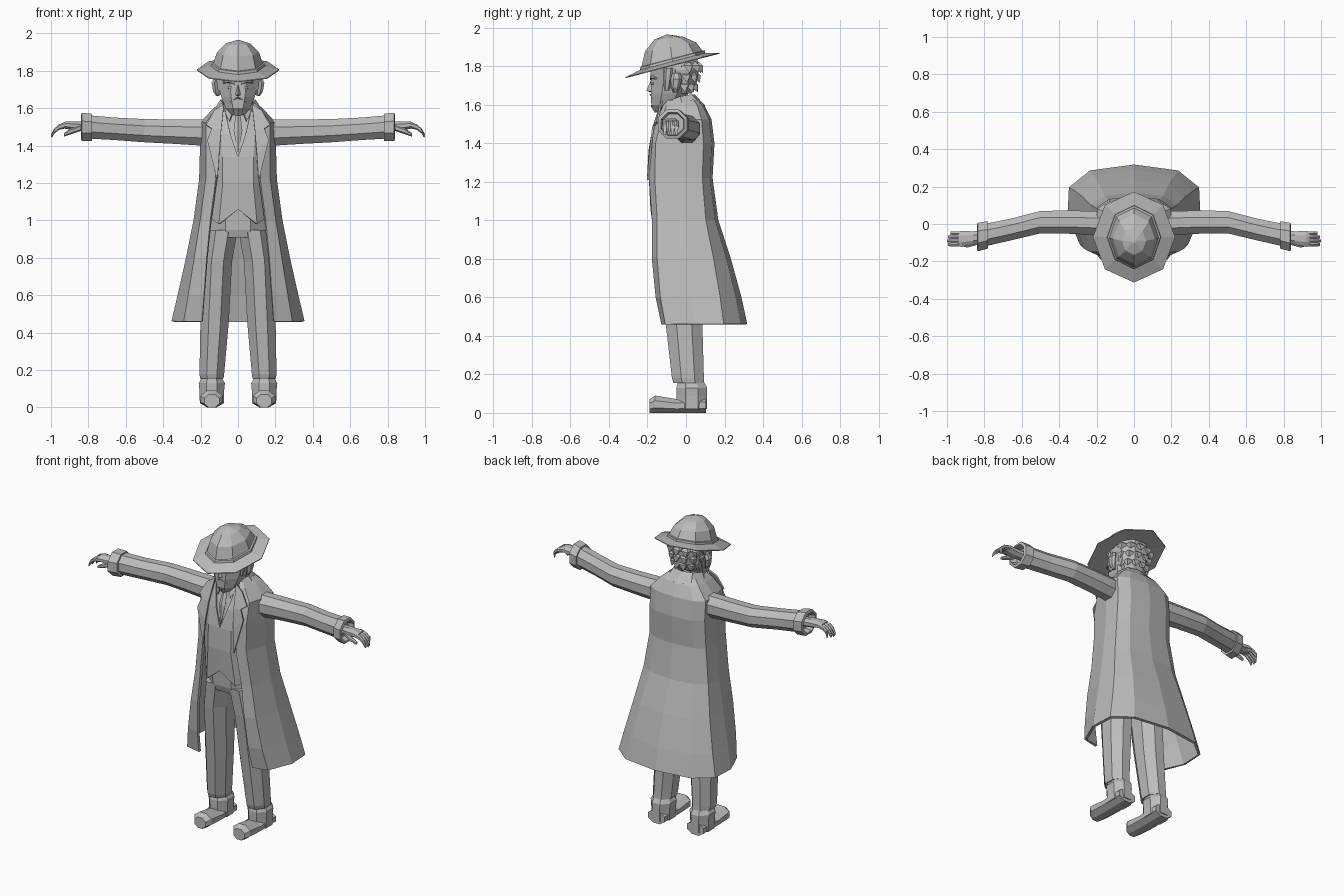
import bpy, bmesh
from math import sin, cos, pi

cube = bpy.data.objects.get("Cube")
if cube:
    bpy.data.objects.remove(cube)

grey = bpy.data.materials.new("plain grey")
grey.use_nodes = True
grey.diffuse_color = (0.5, 0.5, 0.5, 1)
grey.node_tree.nodes["Principled BSDF"].inputs["Base Color"].default_value = grey.diffuse_color


def build(name, verts, faces, mirror=False, thick=0):
    """Mesh object from points in hundredths of a unit."""
    bm = bmesh.new()
    vs = [bm.verts.new([c / 100 for c in v]) for v in verts]
    for f in faces:
        bm.faces.new([vs[i] for i in f])
    bmesh.ops.recalc_face_normals(bm, faces=bm.faces)
    me = bpy.data.meshes.new(name)
    bm.to_mesh(me)
    bm.free()
    me.materials.append(grey)
    ob = bpy.data.objects.new(name, me)
    bpy.context.collection.objects.link(ob)
    if mirror:
        ob.modifiers.new("mirror", 'MIRROR')
    if thick:
        sol = ob.modifiers.new("thickness", 'SOLIDIFY')
        sol.thickness = thick / 100
        sol.offset = 0
    return ob


def ring(x, y, z, a, b, axis='z', n=8, flat=True, slope=0):
    """Polygon round an axis, sized across its flats or its corners."""
    k = 1 / cos(pi / n) if flat else 1
    pts = []
    for i in range(n):
        t = 2 * pi * (i + (0.5 if flat else 0)) / n
        u, v = a * k * cos(t), b * k * sin(t)
        pts.append({'z': (x + u, y + v, z + slope * v),
                    'x': (x, y + u, z + v),
                    'y': (x + u, y, z + v)}[axis])
    return pts


def loft(name, rows, closed=True, **kw):
    """Skin a list of rows; closed rows are also capped."""
    n = len(rows[0])
    faces = []
    for r in range(len(rows) - 1):
        for i in range(n if closed else n - 1):
            j = (i + 1) % n
            faces.append((r * n + i, r * n + j, r * n + n + j, r * n + n + i))
    if closed:
        faces += [tuple(range(n)), tuple(range((len(rows) - 1) * n, len(rows) * n))]
    return build(name, [p for row in rows for p in row], faces, **kw)


def tube(name, stations, axis='z', n=8, mirror=False):
    return loft(name, [ring(*s, axis=axis, n=n) for s in stations], mirror=mirror)


# Boots
tube("boot_foot", [(14, -19, 3.5, 4, 3.5), (14, -16, 4.5, 6, 4.5), (14, -5, 3.6, 6, 3.6),
                   (14, 3, 4, 6, 4), (14, 10.5, 4, 6, 4)], 'y', mirror=True)
tube("boot_shaft", [(14, 3, 2, 6.4, 8), (14, 3, 9, 6.6, 8), (14, 3, 13, 7, 8),
                    (14, 2.5, 16.5, 5, 6.5)], mirror=True)

# Trousers
tube("trouser_leg", [(14, 1.5, 15.5, 6.3, 8), (14, 1, 18, 6.6, 8.3), (12.5, -1, 46, 7.6, 9.5),
                     (11, -3, 78, 7.8, 11.5), (8.4, -3, 95, 8.2, 13)], mirror=True)
tube("hips", [(0, -3, 91, 14, 12), (0, -3, 95, 16, 13.3), (0, -3.5, 107, 16, 13.5)])

# Shirt and waistcoat
tube("shirt_body", [(0, -3.5, 105, 15.5, 13.3), (0, -4, 120, 16, 14), (0, -3, 140, 17, 14),
                    (0, -2, 152, 16, 11), (0, -4, 160, 8, 7)])
loft("waistcoat_front", [
    [(0, -18, 106), (10, -17, 98), (14.5, -12, 101)],
    [(0, -18.7, 120), (8, -18.7, 120), (15, -12, 120)],
    [(0, -18.3, 134), (8, -18.3, 134), (15, -13, 134)],
    [(4, -16.4, 146), (9, -16, 146), (15, -12, 146)],
    [(7, -12, 159), (9, -11, 159), (12, -9, 157)]], closed=False, mirror=True, thick=1)
build("tie", [(0, -17.8, 136), (2.2, -16, 148), (1.2, -13, 156), (2, -12.5, 159), (0, -13, 160),
              (0, -14.5, 155), (0, -17, 148)],
      [(0, 1, 6), (1, 2, 5, 6), (2, 3, 4, 5)], mirror=True, thick=0.6)
build("shirt_collar", [(1.5, -12.5, 161), (4.5, -14.5, 153), (7, -11, 158), (6.5, -6, 162)],
      [(0, 1, 2), (0, 2, 3)], mirror=True, thick=0.8)


# Long open coat: height, opening, front depth, half width, back depth
coat_rows = []
for z, f, yf, w, yb in [(46, 19, -12, 34.8, 31), (60, 18, -15, 31.5, 28), (80, 16.5, -17, 27, 22.5),
                        (100, 14.5, -17, 23, 16), (122, 11.5, -18.5, 20, 13),
                        (140, 12, -18, 19.5, 14), (152, 12, -14.5, 19.5, 12.5),
                        (159, 9, -11.5, 13, 9), (162, 7.5, -9, 9.5, 6)]:
    coat_rows.append([(f, yf, z), (f * 0.4 + w * 0.6, yf * 0.85, z), (w, (yf + yb) / 4, z),
                      (w * 0.98, yb * 0.62, z), (w * 0.67, yb * 0.9, z), (0, yb, z)])
loft("coat", coat_rows, closed=False, mirror=True, thick=1.6)
build("coat_lapel", [(11, -19.8, 121), (16.5, -17.8, 143), (14, -17, 149), (17, -14.8, 151),
                     (12.5, -13.5, 159), (7.5, -12.5, 162), (9, -17, 148), (10, -19, 136)],
      [(0, 1, 7), (1, 2, 6, 7), (2, 3, 4, 5, 6)], mirror=True, thick=1)
loft("coat_collar", [
    [(8.5, -11, 159), (11.5, -2, 160), (8.5, 7, 160), (0, 9.5, 159)],
    [(6.5, -9, 161.5), (9, -3, 164), (6.5, 2.5, 165), (0, 4, 165)]],
    closed=False, mirror=True, thick=1.4)

# Sleeves and turned cuffs
tube("sleeve", [(14, 0.5, 147, 6, 7), (19, 0.5, 147, 6.4, 7), (35, 1, 147.5, 6.2, 6.5),
                (50, 1, 148, 6, 6.2), (66, -3, 149, 5.8, 6), (80, -6, 150, 6, 6.2)], 'x', mirror=True)
tube("cuff", [(78, -5.8, 149.7, 5.5, 5.5), (78, -5.8, 149.7, 7.3, 7.3), (83.5, -7, 150, 7.6, 7.6),
              (84, -7, 150, 6, 6), (80, -6.5, 150, 5.2, 5.2)], 'x', mirror=True)

# Hands
tube("palm", [(79, -6.5, 150, 3, 2.6), (86, -7.5, 150.4, 3.6, 2.6), (92, -8, 151, 4.2, 2),
              (94, -8, 150.6, 4, 1.4)], 'x', mirror=True)
for i, label in enumerate(["index", "middle", "ring", "little"]):
    y, end = -11 + 2 * i, 99 + (0.5, 1, 0.5, -1)[i]
    tube(label + "_finger", [(91, y, 151, 1, 1.3), (95.5, y, 150, 1, 1.3),
                             (98, y, 148, 1, 1.2), (end, y, 145.2, 0.7, 0.8)], 'x', 6, True)
tube("thumb", [(84, -10, 149.5, 1.2, 1.4), (89, -11.3, 147.8, 1.3, 1.4),
               (93, -11, 145.8, 0.7, 0.8)], 'x', 6, True)

# Neck and head
tube("neck", [(0, -5, 154, 5.5, 6), (0, -6, 166, 6, 6.5)])
tube("head", [(0, -12, 156.5, 3.5, 3.5), (0, -10.5, 160, 6.5, 7.5), (0, -8.5, 166, 9, 9.8),
              (0, -7, 172, 10.3, 11.2), (0, -7, 180, 10.8, 11.5), (0, -7, 186, 9, 10)])
build("nose", [(0, -18, 173.5), (2, -17.5, 167), (0, -20.5, 167.3), (0, -17, 166)],
      [(0, 1, 2), (1, 3, 2)], mirror=True)
build("moustache", [(0, -19.2, 166), (4.2, -17.6, 163.3), (3.8, -16, 164.5), (0, -17, 164.3)],
      [(0, 1, 2), (0, 3, 1), (1, 3, 2)], mirror=True)
tube("goatee", [(0, -14.5, 156, 1.4, 1.5), (0, -15.6, 159, 2.4, 2.2), (0, -16.2, 162, 1.6, 1.4)], n=6)
tube("brow", [(1.6, -18, 173.4, 0.6, 0.7), (5, -18, 174.6, 0.7, 0.9), (8, -15.5, 173.8, 0.5, 0.5)],
     'x', 6, True)
tube("eye", [(2.2, -17.6, 171, 0.5, 0.5), (3.8, -17.4, 171.2, 1, 1), (5.4, -17, 171, 0.5, 0.5)],
     'x', 6, True)
tube("ear", [(10.8, -5.5, 166.5, 0.8, 1), (12, -5.5, 169, 1.3, 2), (12.6, -5, 173.5, 1.5, 2.6),
             (11.6, -5, 176.5, 1, 1.8)], n=6, mirror=True)
tube("sideburn", [(9.6, -10, 167.5, 0.8, 1), (10.3, -9.5, 173, 1, 1.8), (10.6, -9, 179, 1, 2)],
     n=6, mirror=True)

# Hair: a cap at the back of the head with rows of pointed tufts
tube("hair_cap", [(0, -2, 166, 7, 5), (0, -2, 171, 9.8, 7.5), (0, -2, 178, 11, 8.5),
                  (0, -3, 184, 10, 9)])
for row in range(3):
    z = 168.5 + 5 * row
    for i in range(6):
        t = pi * (i + 0.3 + 0.2 * row) / 5.8
        r = 8 + 1.2 * row
        x, y = r * cos(t), -2 + (r - 2) * sin(t)
        base = ring(x, y, z + 2, 2.4, 2.4, n=4)
        tip = (x + 2.4 * cos(t), y + 2.4 * sin(t), z - 2)
        build("hair_tuft", base + [tip, (x * 0.9, y - 0.5, z + 4.5)],
              [(k, (k + 1) % 4, e) for k in range(4) for e in (4, 5)])

# Hat, tipped down toward the front
loft("hat_brim", [ring(0, -7, z, a, b, flat=False, slope=0.26) for z, a, b in
                  [(181.3, 10, 12), (180.2, 22, 24.3), (180.7, 22, 24.3), (182.6, 14, 16.5)]])
loft("hat_crown", [ring(0, y, z, a, b, flat=False, slope=s) for y, z, a, b, s in
                   [(-7, 181.5, 14.6, 17.2, 0.26), (-7, 183.8, 14.2, 16.8, 0.26),
                    (-7.3, 184, 13.2, 15.8, 0.26), (-8, 190, 11.2, 13.3, 0.18),
                    (-9, 194.6, 6.5, 7.5, 0.1), (-9.5, 196.4, 0.8, 0.8, 0)]])
